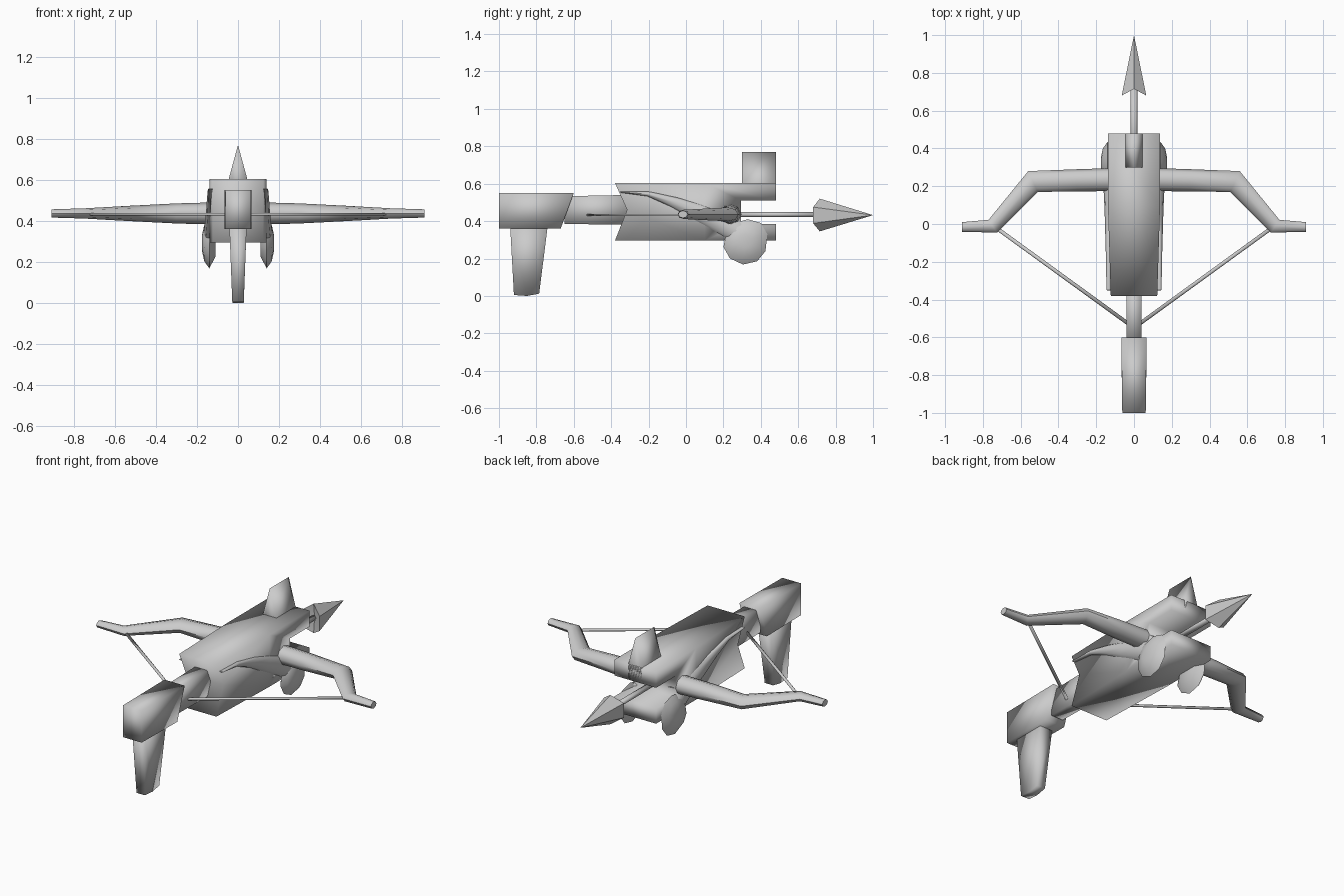
import bpy, bmesh
from math import cos, sin, pi
from mathutils import Vector

if "Cube" in bpy.data.objects:
    bpy.data.objects.remove(bpy.data.objects["Cube"])


def loft(name, rings, mirror=False, angle=None):
    """Skin a list of equal-length rings and cap both ends."""
    bm = bmesh.new()
    loops = [[bm.verts.new(p) for p in ring] for ring in rings]
    n = len(loops[0])
    for a, b in zip(loops, loops[1:]):
        for i in range(n):
            j = (i + 1) % n
            bm.faces.new((a[i], a[j], b[j], b[i]))
    bm.faces.new(loops[0][::-1])
    bm.faces.new(loops[-1])
    bmesh.ops.remove_doubles(bm, verts=bm.verts, dist=1e-5)
    bmesh.ops.recalc_face_normals(bm, faces=bm.faces)
    mesh = bpy.data.meshes.new(name)
    bm.to_mesh(mesh)
    bm.free()
    ob = bpy.data.objects.new(name, mesh)
    bpy.context.collection.objects.link(ob)
    bpy.context.view_layer.objects.active = ob
    ob.select_set(True)
    if angle is None:
        bpy.ops.object.shade_smooth()
    else:
        bpy.ops.object.shade_smooth_by_angle(angle=angle)
    ob.select_set(False)
    if mirror:
        ob.modifiers.new("Mirror", 'MIRROR')
    return ob


def prism(name, profile, half):
    """Side profile (y, z) spread across x; half(y, z) is the half width."""
    return loft(name, [[(s * half(y, z), y, z) for y, z in profile] for s in (-1, 1)])


def oval(c, u, v, n):
    c, u, v = Vector(c), Vector(u), Vector(v)
    return [c + u * cos(2 * pi * i / n) + v * sin(2 * pi * i / n) for i in range(n)]


# Rear stock, grip and neck
prism("stock", [(-1, .36), (-1, .55), (-.6, .55), (-.67, .36)],
      lambda y, z: .062 if y < -.9 else .067)
prism("grip", [(-.92, .005), (-.94, .37), (-.74, .37), (-.785, .012), (-.85, 0)],
      lambda y, z: .028 if z < .1 else .042)
prism("neck", [(-.65, .385), (-.65, .533), (-.3, .54), (-.3, .38)], lambda y, z: .04)

# Body with swallow-tail back and forked front
prism("body", [(-.38, .605), (-.315, .46), (-.38, .295), (.1, .295), (.48, .295), (.48, .385),
               (.295, .385), (.295, .51), (.48, .51), (.48, .605), (.1, .605)],
      lambda y, z: .123 if y < -.3 else .138)

# Sight fin on the upper prong
loft("sight_fin", [[(-.045, y, .52), (.045, y, .52), (.045, y, .605), (0, y, .77), (-.045, y, .605)]
                   for y in (.3, .48)])

# Bow limbs: outer point, inner point, half height
limb = [((.08, .297), (.08, .175), .055), ((.3, .29), (.3, .172), .049),
        ((.56, .28), (.51, .17), .037), ((.77, .022), (.725, -.045), .025),
        ((.91, .01), (.91, -.042), .02)]
rings = []
for (ox, oy), (ix, iy), h in limb:
    c = ((ox + ix) / 2, (oy + iy) / 2, .436)
    rings.append(oval(c, ((ox - ix) / 2, (oy - iy) / 2, 0), (0, 0, h), 8))
loft("bow_limb", rings, mirror=True, angle=.9)

# Bowstring
loft("bowstring", [oval(p, (.006, -.008, 0), (0, 0, .007), 6)
                   for p in ((.73, -.02, .432), (.02, -.535, .432))], mirror=True)

# Arrow shaft and barbed head
loft("arrow_shaft", [oval((0, y, .435), (.018, 0, 0), (0, 0, .014), 8) for y in (.28, .73)])
base = [(0, .715, .52), (.065, .68, .475), (.065, .68, .388),
        (0, .715, .345), (-.065, .68, .388), (-.065, .68, .475)]
loft("arrow_head", [[(0, .725, .435)] * 6, base, [(0, 1, .432)] * 6], angle=.6)

# Side ornament: rounded knob bulging from the body side
knob = [(.4, .39), (.435, .33), (.425, .24), (.38, .185), (.305, .168), (.235, .2),
        (.2, .262), (.215, .33), (.26, .39), (.33, .41)]
cy, cz = .31, .295
loft("side_knob", [[(x, cy + (y - cy) * s, cz + (z - cz) * s) for y, z in knob]
                   for x, s in ((.11, .55), (.14, 1), (.165, .72), (.176, .3))],
     mirror=True, angle=1.0)

# Side ornament: tail sweeping back and up along the body
tail = [(-.35, .555, .003, .012), (-.2, .545, .014, .014), (-.06, .5, .03, .018),
        (.08, .44, .048, .022), (.2, .385, .06, .028), (.3, .33, .06, .035)]
loft("side_tail", [oval((.134, y, z), (w, 0, 0), (0, h * .5, h * .85), 8) for y, z, h, w in tail],
     mirror=True, angle=1.0)
